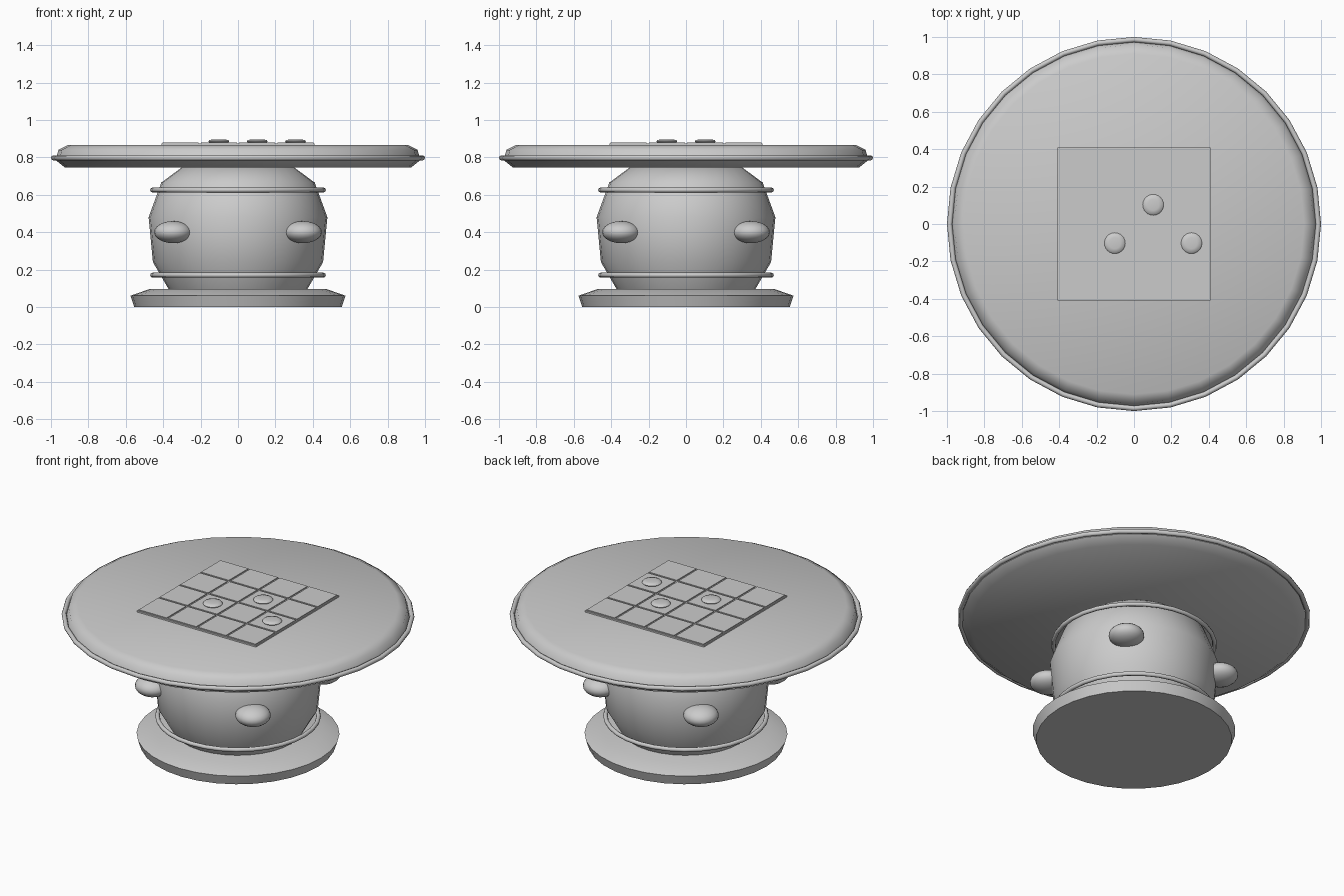
import bpy, bmesh, math
from mathutils import Matrix

if "Cube" in bpy.data.objects:
    bpy.data.objects.remove(bpy.data.objects["Cube"], do_unlink=True)

grey = bpy.data.materials.new("light_grey")
grey.use_nodes = True
colour = (0.6, 0.6, 0.6, 1)
grey.diffuse_color = colour
grey.node_tree.nodes["Principled BSDF"].inputs["Base Color"].default_value = colour


def finish(name, bm, angle=None):
    """Turn a bmesh into a named object, optionally smooth shaded."""
    bmesh.ops.recalc_face_normals(bm, faces=bm.faces)
    mesh = bpy.data.meshes.new(name)
    bm.to_mesh(mesh)
    bm.free()
    mesh.materials.append(grey)
    ob = bpy.data.objects.new(name, mesh)
    bpy.context.collection.objects.link(ob)
    if angle:
        bpy.ops.object.select_all(action='DESELECT')
        ob.select_set(True)
        bpy.context.view_layer.objects.active = ob
        bpy.ops.object.shade_smooth_by_angle(angle=math.radians(angle))
    return ob


def lathe(name, profile, sides=32, closed=False, angle=50):
    """Spin (radius, height) points around z; open profiles get flat caps."""
    bm = bmesh.new()
    rings = [[bm.verts.new((r * math.cos(a), r * math.sin(a), z))
              for a in (math.tau * i / sides for i in range(sides))]
             for r, z in profile]
    pairs = list(zip(rings, rings[1:]))
    if closed:
        pairs.append((rings[-1], rings[0]))
    else:
        bm.faces.new(rings[0])
        bm.faces.new(rings[-1])
    for low, high in pairs:
        for i in range(sides):
            j = (i + 1) % sides
            bm.faces.new((low[i], low[j], high[j], high[i]))
    return finish(name, bm, angle)


def hoop(name, radius, z, thick):
    """Thin round band around the model."""
    section = [(radius + thick * math.cos(a), z + thick * math.sin(a))
               for a in (math.tau * i / 8 for i in range(8))]
    lathe(name, section, closed=True, angle=60)


def add_box(bm, centre, size):
    bmesh.ops.create_cube(bm, size=1, matrix=Matrix.Translation(centre)
                          @ Matrix.Diagonal((*size, 1)))


# Pedestal and table top
lathe("base", [(0.555, 0), (0.575, 0.06), (0.475, 0.095)])
lathe("pedestal", [(0.365, 0.085), (0.455, 0.24), (0.478, 0.48),
                   (0.41, 0.665), (0.295, 0.75)])
lathe("table_top", [(0.925, 0.745), (0.975, 0.785), (0.96, 0.84), (0.91, 0.865)])

# Trim hoops
hoop("lower_hoop", 0.457, 0.17, 0.013)
hoop("upper_hoop", 0.457, 0.625, 0.013)
hoop("rim_hoop", 0.986, 0.797, 0.014)

# Rounded knobs on the four diagonals
for sx, side in ((1, "left"), (-1, "right")):
    for sy, end in ((-1, "front"), (1, "back")):
        bm = bmesh.new()
        bmesh.ops.create_uvsphere(
            bm, u_segments=24, v_segments=12, radius=1,
            matrix=Matrix.Translation((0.347 * sx, 0.347 * sy, 0.4))
            @ Matrix.Diagonal((0.101, 0.101, 0.059, 1)))
        finish(f"knob_{end}_{side}", bm, 60)

# Game board with a grid of raised tiles
pitch = 0.205
bm = bmesh.new()
add_box(bm, (0, 0, 0.868), (4 * pitch, 4 * pitch, 0.012))
finish("board", bm)
bm = bmesh.new()
for i in range(4):
    for j in range(4):
        add_box(bm, ((i - 1.5) * pitch, (j - 1.5) * pitch, 0.876),
                (pitch - 0.012, pitch - 0.012, 0.008))
finish("board_tiles", bm)

# Low domed game pieces
for n, (i, j) in enumerate(((2, 2), (1, 1), (3, 1))):
    piece = lathe(f"game_piece_{n + 1}", [(0.05, 0.878), (0.056, 0.885),
                                          (0.051, 0.892), (0.03, 0.896)],
                  sides=24, angle=60)
    piece.location = ((i - 1.5) * pitch, (j - 1.5) * pitch, 0)
